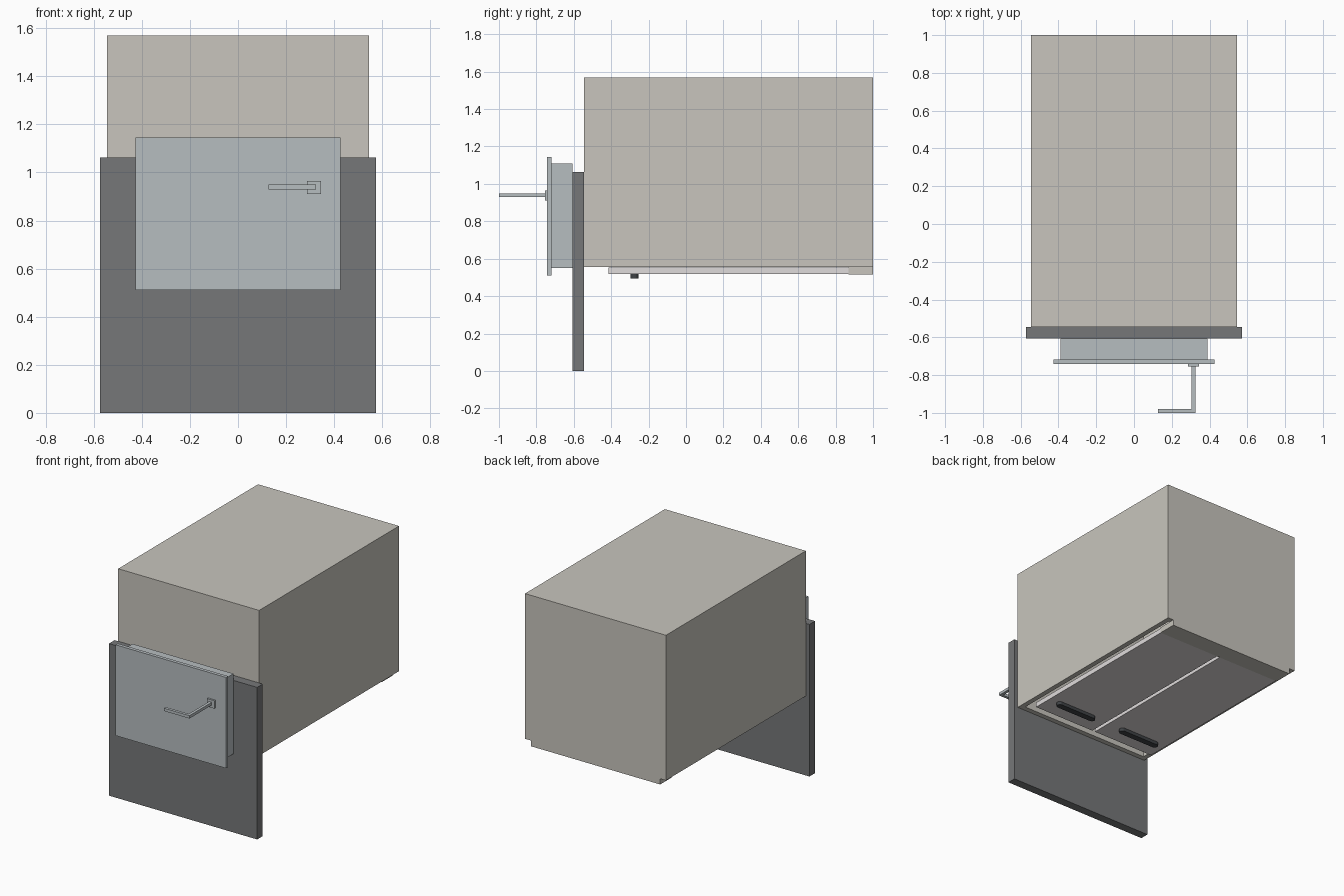
import bpy, bmesh, math

if "Cube" in bpy.data.objects:
    bpy.data.objects.remove(bpy.data.objects["Cube"])


def material(name, rgb):
    m = bpy.data.materials.new(name)
    m.diffuse_color = (*rgb, 1)
    m.use_nodes = True
    m.node_tree.nodes["Principled BSDF"].inputs["Base Color"].default_value = m.diffuse_color
    return m


BEIGE = material("beige_panel", (0.58, 0.56, 0.51))
DARK = material("dark_grey", (0.18, 0.185, 0.19))
STEEL = material("blue_grey", (0.47, 0.51, 0.53))
PALE = material("pale_flap", (0.74, 0.71, 0.71))
BLACK = material("near_black", (0.05, 0.055, 0.06))


def finish(name, bm, mat):
    bmesh.ops.recalc_face_normals(bm, faces=bm.faces)
    mesh = bpy.data.meshes.new(name)
    bm.to_mesh(mesh)
    bm.free()
    mesh.materials.append(mat)
    ob = bpy.data.objects.new(name, mesh)
    bpy.context.collection.objects.link(ob)
    return ob


def add_box(bm, x, y, z):
    verts = bmesh.ops.create_cube(bm, size=1)["verts"]
    for v in verts:
        for i, (a, b) in enumerate((x, y, z)):
            v.co[i] = a if v.co[i] < 0 else b


def box(name, x, y, z, mat):
    bm = bmesh.new()
    add_box(bm, x, y, z)
    return finish(name, bm, mat)


def extrude_outline(name, points, height, mat):
    bm = bmesh.new()
    face = bm.faces.new([bm.verts.new(p) for p in points])
    ext = bmesh.ops.extrude_face_region(bm, geom=[face])["geom"]
    for v in ext:
        if isinstance(v, bmesh.types.BMVert):
            v.co.z += height
    return finish(name, bm, mat)


# Main cabinet: hollow, open underneath, walls 0.05 thick
bm = bmesh.new()
add_box(bm, (-0.545, 0.545), (-0.545, 1.0), (0.555, 1.57))
bottom = min(bm.faces, key=lambda f: f.calc_center_median().z)
bmesh.ops.inset_region(bm, faces=[bottom], thickness=0.05)
ext = bmesh.ops.extrude_face_region(bm, geom=[bottom])["geom"]
for v in ext:
    if isinstance(v, bmesh.types.BMVert):
        v.co.z = 1.52
if bottom.is_valid:
    bm.faces.remove(bottom)
finish("cabinet", bm, BEIGE)

# Rear rail under the cabinet
box("rear_rail", (-0.50, 0.50), (0.87, 1.0), (0.515, 0.555), BEIGE)

# Two floor flaps with rounded pulls
for side, s in (("right", 1), ("left", -1)):
    box(side + "_flap", sorted((s * 0.012, s * 0.495)), (-0.415, 0.87),
        (0.518, 0.552), PALE)
    r, half = 0.022, 0.138
    pts = []
    for end, start in ((1, -90), (-1, 90)):
        for i in range(9):
            a = math.radians(start + i * 22.5)
            pts.append((s * 0.27 + end * half + r * math.cos(a),
                        -0.275 + r * math.sin(a), 0.495))
    extrude_outline(side + "_flap_pull", pts, 0.024, BLACK)

# Wall panel in front of the cabinet
box("wall_panel", (-0.573, 0.573), (-0.607, -0.545), (0, 1.063), DARK)

# Hatch body and door plate
box("hatch_body", (-0.39, 0.39), (-0.72, -0.607), (0.55, 1.11), STEEL)
box("hatch_door", (-0.427, 0.427), (-0.742, -0.718), (0.51, 1.145), STEEL)

# Door handle: mounting plate and L-shaped lever
box("handle_plate", (0.287, 0.345), (-0.755, -0.742), (0.91, 0.965), STEEL)
lever = [(0.305, -0.75, 0.929), (0.325, -0.75, 0.929), (0.325, -1.0, 0.929),
         (0.127, -1.0, 0.929), (0.127, -0.98, 0.929), (0.305, -0.98, 0.929)]
extrude_outline("handle_lever", lever, 0.02, STEEL)
